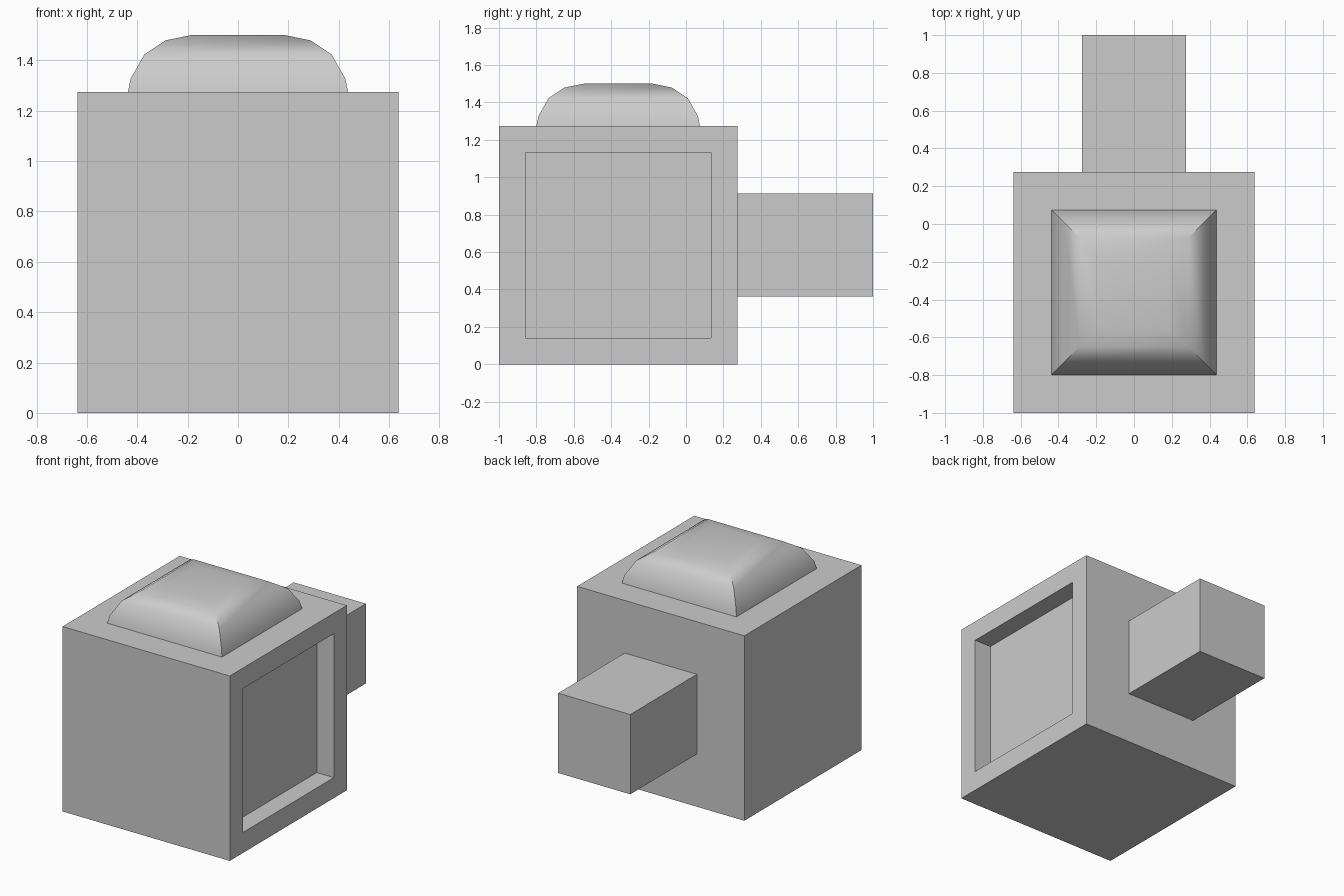
import bpy
import bmesh
import math
from mathutils import Matrix, Vector

default_cube = bpy.data.objects.get("Cube")
if default_cube:
    bpy.data.objects.remove(default_cube, do_unlink=True)

SIZE = 1.275          # edge of the cubic body
HALF = SIZE / 2
MARGIN = 0.2          # border left around the recess and the dome
CENTRE = Vector((0, HALF - 1, HALF))

grey = bpy.data.materials.new("plain grey")
grey.use_nodes = True
colour = (0.6, 0.6, 0.6, 1)
grey.diffuse_color = colour
grey.node_tree.nodes["Principled BSDF"].inputs["Base Color"].default_value = colour


def box(centre, size):
    bm = bmesh.new()
    bmesh.ops.create_cube(bm, size=1, matrix=Matrix.Translation(centre) @ Matrix.Diagonal((*size, 1)))
    return bm


def face_towards(bm, direction):
    bm.normal_update()
    return max(bm.faces, key=lambda f: f.normal.dot(Vector(direction)))


def finish(name, bm):
    bmesh.ops.recalc_face_normals(bm, faces=bm.faces)
    mesh = bpy.data.meshes.new(name)
    bm.to_mesh(mesh)
    bm.free()
    mesh.materials.append(grey)
    obj = bpy.data.objects.new(name, mesh)
    bpy.context.collection.objects.link(obj)
    return obj


# Body with a square recess in its left side
bm = box(CENTRE, (SIZE, SIZE, SIZE))
panel = face_towards(bm, (1, 0, 0))
bmesh.ops.inset_individual(bm, faces=[panel], thickness=MARGIN)
pushed = bmesh.ops.extrude_discrete_faces(bm, faces=[panel])["faces"][0]
bmesh.ops.translate(bm, verts=pushed.verts, vec=(-0.13, 0, 0))
finish("body", bm)

# Square arm at the back
arm_width = 0.55
arm_length = 2 - SIZE
finish("back_arm", box((0, 1 - arm_length / 2, HALF), (arm_width, arm_length, arm_width)))

# Pillow dome: square rings following a rounded profile (half width, height)
profile = [(0.437, SIZE), (0.426, 1.328), (0.372, 1.423), (0.288, 1.479), (0.186, 1.5)]
bm = bmesh.new()
rings = [
    [bm.verts.new((sx * r, CENTRE.y + sy * r, z)) for sx, sy in ((-1, -1), (1, -1), (1, 1), (-1, 1))]
    for r, z in profile
]
for low, high in zip(rings, rings[1:]):
    for i in range(4):
        j = (i + 1) % 4
        bm.faces.new((low[i], low[j], high[j], high[i]))
bm.faces.new(rings[-1])
bm.faces.new(rings[0][::-1])
dome = finish("top_dome", bm)

bpy.ops.object.select_all(action="DESELECT")
dome.select_set(True)
bpy.context.view_layer.objects.active = dome
bpy.ops.object.shade_smooth_by_angle(angle=math.radians(35))
